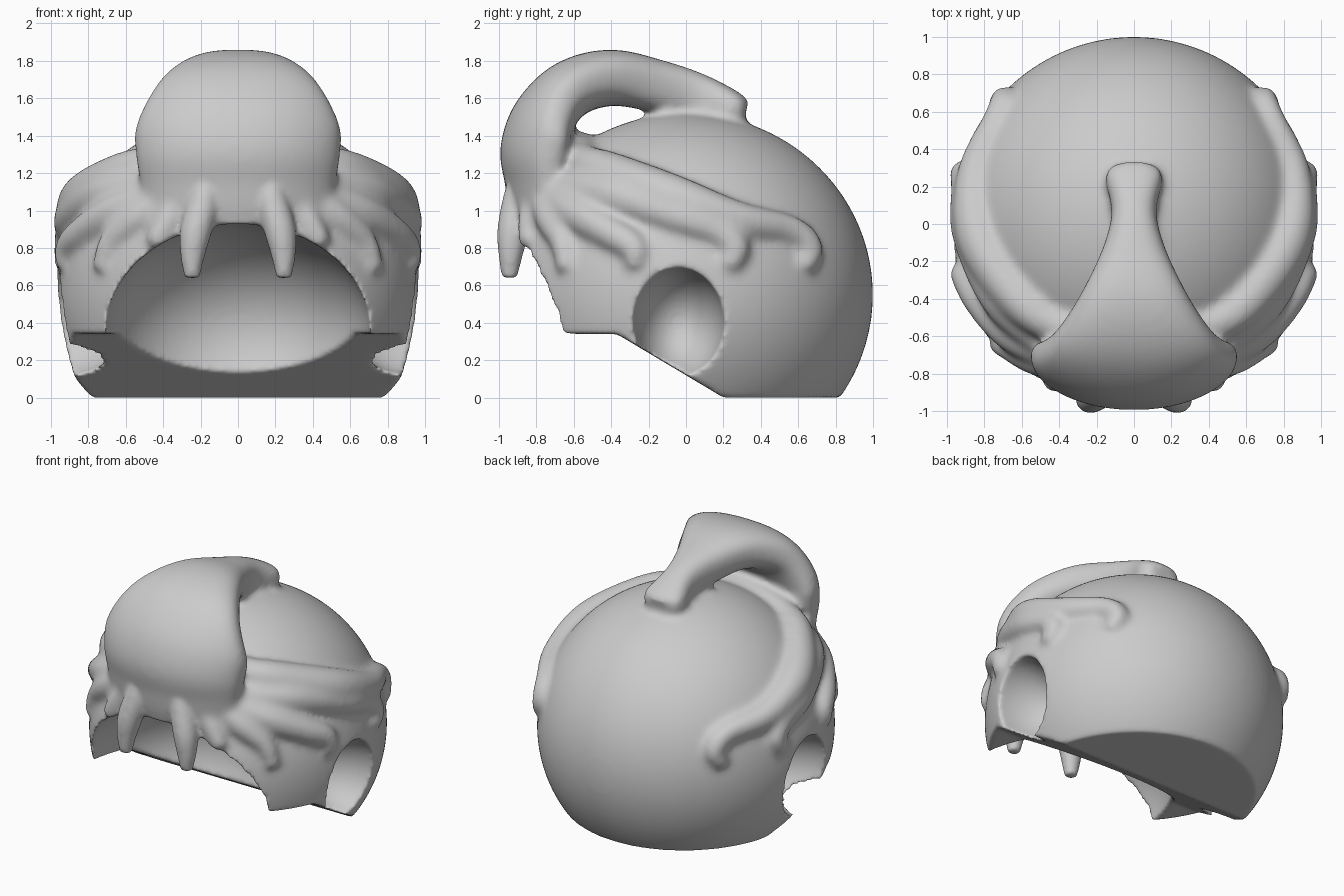
import bpy, bmesh, math
from mathutils import Vector

if "Cube" in bpy.data.objects:
    bpy.data.objects.remove(bpy.data.objects["Cube"])

CENTER = Vector((0, 0, 0.55))
RADII = Vector((0.98, 1.0, 0.97))


def add_object(name, bm):
    bmesh.ops.recalc_face_normals(bm, faces=bm.faces[:])
    mesh = bpy.data.meshes.new(name)
    bm.to_mesh(mesh)
    bm.free()
    ob = bpy.data.objects.new(name, mesh)
    bpy.context.collection.objects.link(ob)
    return ob


def ellipsoid(name, center, radii, front_stretch=1.0):
    bm = bmesh.new()
    bmesh.ops.create_uvsphere(bm, u_segments=80, v_segments=48, radius=1)
    for v in bm.verts:
        x, y, z = v.co
        if y < 0:
            y *= front_stretch
        v.co = Vector(center) + Vector((x * radii[0], y * radii[1], z * radii[2]))
    return add_object(name, bm)


def smooth_path(points, steps=8):
    """Catmull-Rom curve through points of any dimension."""
    pts = [Vector(p) for p in points]
    pts = [pts[0] * 2 - pts[1]] + pts + [pts[-1] * 2 - pts[-2]]
    out = []
    for a, b, c, d in zip(pts, pts[1:], pts[2:], pts[3:]):
        for i in range(steps):
            t = i / steps
            out.append((b * 2 + (c - a) * t + (a * 2 - b * 5 + c * 4 - d) * t * t
                        + (b * 3 - a - c * 3 + d) * t ** 3) * 0.5)
    return out + [pts[-2]]


def loft(name, path, widths, thicks, bends=None, power=1.0, sides=32):
    """Sweep a rounded section along a path; bends curl the section's sides back."""
    bm = bmesh.new()
    rings = []
    last = len(path) - 1
    for i, p in enumerate(path):
        tan = (path[min(i + 1, last)] - path[max(i - 1, 0)]).normalized()
        ref = tan.cross(Vector((1, 0, 0))) if bends else p - CENTER
        nrm = (ref - tan * ref.dot(tan)).normalized()
        side = nrm.cross(tan).normalized()
        ring = []
        for k in range(sides):
            a = 2 * math.pi * k / sides
            c, s = math.cos(a), math.sin(a)
            u = widths[i] * math.copysign(abs(c) ** power, c)
            v = thicks[i] * math.copysign(abs(s) ** power, s)
            v -= (bends[i] if bends else 0) * u * u
            ring.append(bm.verts.new(p + side * u + nrm * v))
        rings.append(ring)
    for r, q in zip(rings, rings[1:]):
        for k in range(sides):
            bm.faces.new((r[k], r[(k + 1) % sides], q[(k + 1) % sides], q[k]))
    bm.faces.new(rings[0])
    bm.faces.new(rings[-1])
    return add_object(name, bm)


def tube(name, points, mirror):
    path = smooth_path(points)
    rad = [max(p[3], 0.01) for p in path]
    return loft(name, [Vector((p[0] * mirror, p[1], p[2])) for p in path], rad, rad, sides=16)


def on_head(p, lift=0.995):
    """Project a strand point onto the head surface, keeping its radius."""
    d = Vector(p[:3]) - CENTER
    n = Vector((d.x / RADII.x, d.y / RADII.y, d.z / RADII.z)).length
    return (*(CENTER + d * (lift / n)), p[3])


def join(obs):
    bpy.ops.object.select_all(action='DESELECT')
    for ob in obs:
        ob.select_set(True)
    bpy.context.view_layer.objects.active = obs[0]
    bpy.ops.object.join()
    return obs[0]


def remesh(ob, size, rounds):
    m = ob.modifiers.new("remesh", 'REMESH')
    m.mode, m.voxel_size, m.use_smooth_shade = 'VOXEL', size, True
    s = ob.modifiers.new("soften", 'SMOOTH')
    s.factor, s.iterations = 0.5, rounds


def boolean(ob, other, op):
    m = ob.modifiers.new(op.lower(), 'BOOLEAN')
    m.operation, m.object, m.solver = op, other, 'EXACT'
    other.hide_render = True


def apply_stack(ob):
    """Bake the modifiers into a clean triangle mesh."""
    bpy.context.view_layer.update()
    deps = bpy.context.evaluated_depsgraph_get()
    mesh = bpy.data.meshes.new_from_object(ob.evaluated_get(deps))
    ob.modifiers.clear()
    bm = bmesh.new()
    bm.from_mesh(mesh)
    bmesh.ops.remove_doubles(bm, verts=bm.verts[:], dist=1e-5)
    bmesh.ops.triangulate(bm, faces=bm.faces[:])
    bm.to_mesh(mesh)
    bm.free()
    ob.data = mesh


# Rounded main hair volume
hair = ellipsoid("hairpiece", CENTER, RADII)

# Large looped quiff: y, z, half width, half thickness, bend
quiff_stations = smooth_path([
    (0.32, 1.53, 0.11, 0.06, 0), (0.25, 1.55, 0.155, 0.09, 0), (0.06, 1.61, 0.12, 0.125, 0),
    (-0.15, 1.665, 0.175, 0.14, 0), (-0.40, 1.71, 0.30, 0.15, 0), (-0.62, 1.65, 0.44, 0.155, .1),
    (-0.77, 1.49, 0.545, 0.165, .3), (-0.825, 1.31, 0.545, 0.17, .35), (-0.84, 1.14, 0.52, 0.13, .4),
    (-0.85, 1.0, 0.49, 0.10, .45), (-0.85, .88, 0.42, 0.06, .45)])
quiff = loft("quiff", [Vector((0, s[0], s[1])) for s in quiff_stations],
             [s[2] for s in quiff_stations], [s[3] for s in quiff_stations],
             [s[4] for s in quiff_stations], power=0.77, sides=64)

# Swept side strands with hooked tips: x, y, z, radius
strands = [
    [(0, -.56, 1.36, .07), (.2, -.57, 1.34, .08), (.42, -.56, 1.28, .10), (.63, -.42, 1.22, .12),
     (.84, -.08, 1.08, .13), (.88, .28, .97, .10), (.785, .60, .92, .08), (.735, .70, .81, .08),
     (.765, .65, .69, .05)],
    [(.46, -.68, 1.15, .09), (.70, -.40, 1.08, .11), (.85, -.05, .96, .10), (.90, .18, .89, .085),
     (.93, .27, .80, .08), (.94, .22, .69, .05)],
    [(.45, -.72, 1.10, .09), (.68, -.60, 1.0, .10), (.83, -.42, .89, .09), (.90, -.28, .80, .08),
     (.92, -.27, .69, .05)],
    [(.38, -.78, 1.10, .09), (.55, -.75, .98, .09), (.70, -.68, .84, .07), (.74, -.65, .68, .05)],
    [(.30, -.82, 1.12, .09), (.38, -.86, .98, .08), (.46, -.86, .82, .06)],
]
# Two free-hanging front locks
lock = [(.15, -.86, 1.26, .06), (.18, -.895, 1.06, .085), (.225, -.925, .89, .085),
        (.243, -.938, .76, .066), (.245, -.944, .64, .042)]

parts, locks = [hair, quiff], []
for side in (1, -1):
    for pts in strands:
        parts.append(tube("side_strand", [on_head(p) for p in pts], side))
    locks.append(tube("front_locks", lock, side))
hair = join(parts)
front_locks = join(locks)

# Underside cutter: flat front step, slope, flat rear
bm = bmesh.new()
profile = [(-1.5, .34), (-.37, .34), (.2, 0), (1.5, 0), (1.5, -1), (-1.5, -1)]
face = bm.faces.new([bm.verts.new((-1.5, y, z)) for y, z in profile])
ext = bmesh.ops.extrude_face_region(bm, geom=[face])
bmesh.ops.translate(bm, vec=(3, 0, 0), verts=[v for v in ext["geom"] if isinstance(v, bmesh.types.BMVert)])
underside = add_object("underside_cutter", bm)

# Face cavity and ear recesses
cavity = ellipsoid("face_cutter", (0, -0.75, 0.34), (0.71, 0.765, 0.59), 3.0)
ears = join([ellipsoid("ear_cutter", (s * 1.0, -0.04, 0.40), (0.42, 0.245, 0.295)) for s in (1, -1)])

# Fuse and soften, carve, then round all edges
remesh(hair, 0.022, 7)
for cutter in (underside, cavity, ears):
    boolean(hair, cutter, 'DIFFERENCE')
boolean(hair, front_locks, 'UNION')
apply_stack(hair)
remesh(hair, 0.015, 10)
apply_stack(hair)

# Drop the helpers and shade smooth
for helper in (underside, cavity, ears, front_locks):
    bpy.data.objects.remove(helper)
for p in hair.data.polygons:
    p.use_smooth = True
